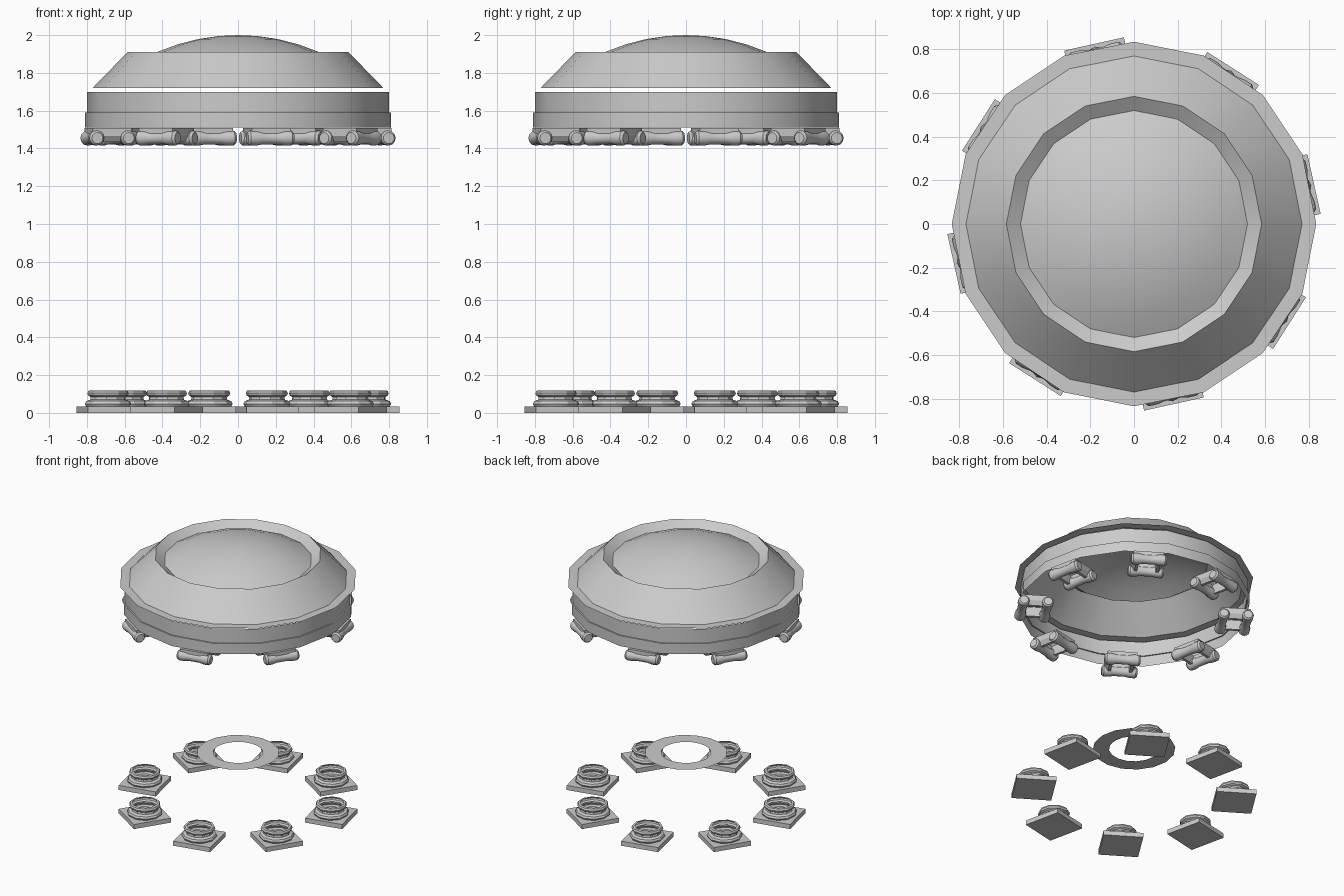
import bpy, bmesh, math
from mathutils import Matrix

if "Cube" in bpy.data.objects:
    bpy.data.objects.remove(bpy.data.objects["Cube"])

COUNT, OFFSET, RADIUS = 8, math.radians(12.5), 0.705


def lathe(name, profile, sides, mat=Matrix(), turn=0.0, closed=False, smooth=True):
    """Revolve (radius, height) points about z, with an optional placement matrix."""
    bm = bmesh.new()
    rings = []
    for r, z in profile:
        if r < 1e-6:
            rings.append([bm.verts.new((0, 0, z))] * sides)
        else:
            rings.append([bm.verts.new((r * math.cos(turn + math.tau * i / sides),
                                        r * math.sin(turn + math.tau * i / sides), z))
                          for i in range(sides)])
    pairs = list(zip(rings, rings[1:]))
    if closed:
        pairs.append((rings[-1], rings[0]))
    for a, b in pairs:
        for i in range(sides):
            j = (i + 1) % sides
            quad = list(dict.fromkeys((a[i], a[j], b[j], b[i])))
            bm.faces.new(quad)
    bm.transform(mat)
    me = bpy.data.meshes.new(name)
    bm.to_mesh(me)
    bm.free()
    ob = bpy.data.objects.new(name, me)
    bpy.context.collection.objects.link(ob)
    if smooth:
        bpy.ops.object.select_all(action='DESELECT')
        ob.select_set(True)
        bpy.context.view_layer.objects.active = ob
        bpy.ops.object.shade_smooth_by_angle(angle=math.radians(32))
    return ob


S2 = math.sqrt(2)
Q = math.pi / 4

# Entablature drum: thin stepped band, open above and below
lathe("entablature", [(0.81, 1.51), (0.81, 1.59), (0.80, 1.59), (0.80, 1.70)], 16)

# Roof: flat eave, sloping cone and inward lip
lathe("roof", [(0.835, 1.72), (0.77, 1.72), (0.585, 1.91), (0.52, 1.865)], 16)

# Shallow dome cap
R = 1.07
cap = [(r, 2 - R + math.sqrt(R * R - r * r)) for r in (0.52, 0.43, 0.32, 0.21, 0.1, 0)]
lathe("dome_cap", cap, 16)

# Flat ring floating over the floor
lathe("floor_ring", [(0.29, 0.38), (0.175, 0.38)], 16, smooth=False)

# Column bases and capitals around the circle
base = [(0.118, 0.035), (0.125, 0.048), (0.118, 0.062), (0.096, 0.070), (0.094, 0.084),
        (0.108, 0.092), (0.112, 0.104), (0.106, 0.117), (0.088, 0.119)]
scroll = [(0, -0.125), (0.030, -0.125), (0.040, -0.112), (0.040, -0.075), (0.033, -0.04),
          (0.033, 0.04), (0.040, 0.075), (0.040, 0.112), (0.030, 0.125), (0, 0.125)]
frame = [(0.105 * S2, 1.465), (0.105 * S2, 1.508), (0.065 * S2, 1.508),
         (0.065 * S2, 1.435), (0.085 * S2, 1.435)]

for k in range(COUNT):
    place = (Matrix.Rotation(OFFSET + k * math.tau / COUNT, 4, 'Z')
             @ Matrix.Translation((RADIUS, 0, 0)))
    h = 0.14 * S2
    lathe(f"plinth_{k}", [(0, 0), (h, 0), (h, 0.035), (0, 0.035)], 4, place, Q, smooth=False)
    lathe(f"base_moulding_{k}", base, 10, place)
    lathe(f"capital_frame_{k}", frame, 4, place, Q, closed=True, smooth=False)
    for tag, side in (("inner", -1), ("outer", 1)):
        m = place @ Matrix.Translation((side * 0.085, 0, 1.455)) @ Matrix.Rotation(math.pi / 2, 4, 'X')
        lathe(f"capital_scroll_{tag}_{k}", scroll, 12, m)
